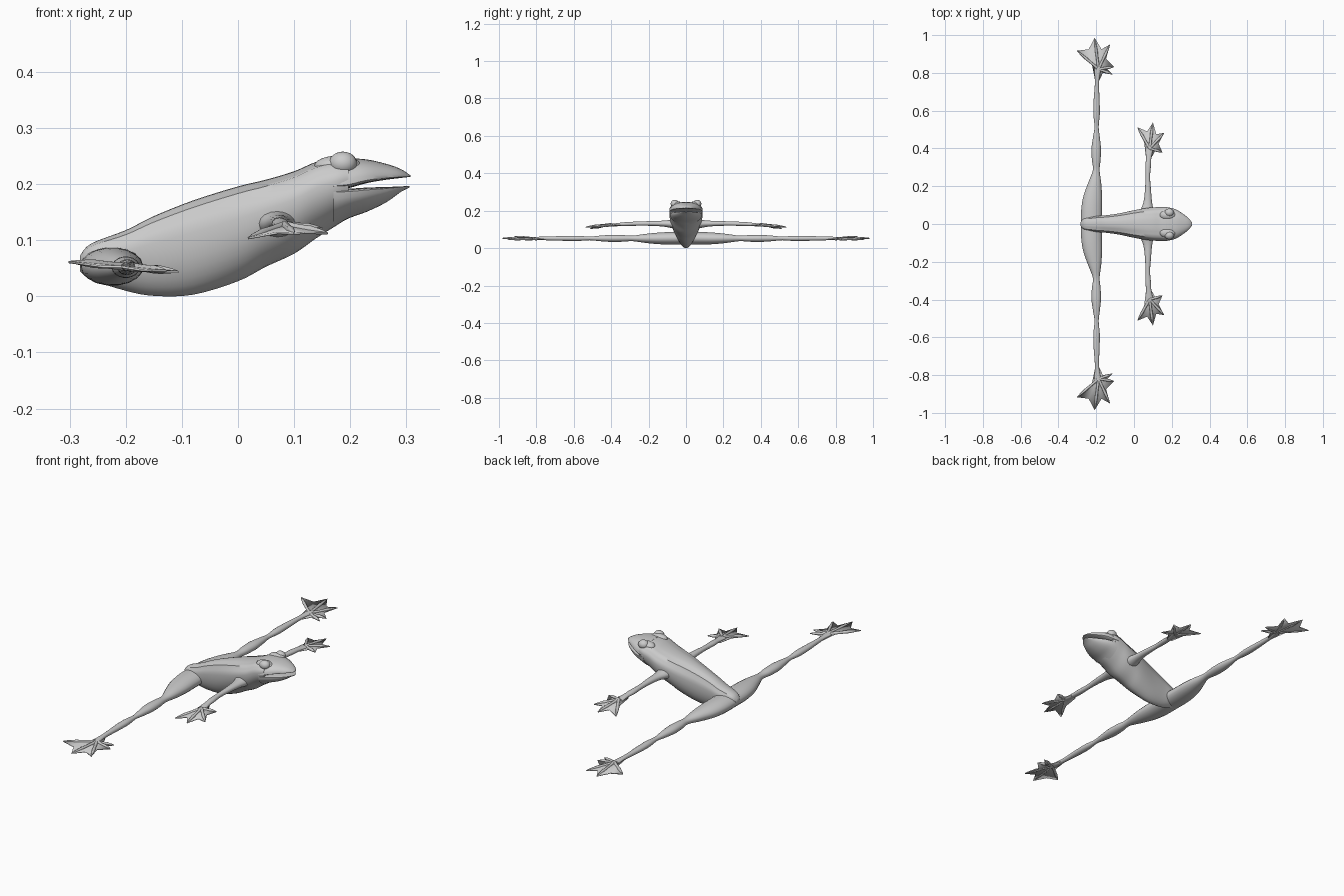
import bpy, bmesh, math
from mathutils import Vector

if "Cube" in bpy.data.objects:
    bpy.data.objects.remove(bpy.data.objects["Cube"])

skin = bpy.data.materials.new("grey_skin")
skin.diffuse_color = (0.6, 0.6, 0.6, 1)
skin.use_nodes = True
skin.node_tree.nodes["Principled BSDF"].inputs["Base Color"].default_value = skin.diffuse_color


def spline(rows, steps):
    """Catmull-Rom interpolation through rows of numbers."""
    out = []
    for i in range(len(rows) - 1):
        p0, p1, p2, p3 = (rows[max(i - 1, 0)], rows[i], rows[i + 1], rows[min(i + 2, len(rows) - 1)])
        for k in range(steps):
            t = k / steps
            out.append([0.5 * (2 * b + (c - a) * t + (2 * a - 5 * b + 4 * c - d) * t * t
                               + (3 * b - a - 3 * c + d) * t ** 3)
                        for a, b, c, d in zip(p0, p1, p2, p3)])
    return out + [list(rows[-1])]


def finish(name, bm, mirror=False, angle=50):
    bmesh.ops.recalc_face_normals(bm, faces=bm.faces)
    me = bpy.data.meshes.new(name)
    bm.to_mesh(me)
    bm.free()
    ob = bpy.data.objects.new(name, me)
    bpy.context.collection.objects.link(ob)
    me.materials.append(skin)
    bpy.ops.object.select_all(action='DESELECT')
    ob.select_set(True)
    bpy.context.view_layer.objects.active = ob
    bpy.ops.object.shade_smooth_by_angle(angle=math.radians(angle))
    if mirror:
        m = ob.modifiers.new("mirror", 'MIRROR')
        m.use_axis = (False, True, False)
    return ob


def loft(bm, rings, cap_start=True):
    vs = [[bm.verts.new(p) for p in r] for r in rings]
    n = len(vs[0])
    for a, b in zip(vs, vs[1:]):
        for i in range(n):
            bm.faces.new((a[i], a[(i + 1) % n], b[(i + 1) % n], b[i]))
    if cap_start:
        bm.faces.new(vs[0])
    bm.faces.new(vs[-1])


def tube(rows, n=14, along=None):
    """Rings for rows of x, y, z, half width, half height."""
    rings = []
    for i, (x, y, z, w, h) in enumerate(rows):
        a, b = rows[max(i - 1, 0)], rows[min(i + 1, len(rows) - 1)]
        d = Vector(along) if along else Vector(b[:3]) - Vector(a[:3])
        side = d.cross(Vector((0, 0, 1))).normalized()
        up = side.cross(d).normalized()
        rings.append([Vector((x, y, z)) + side * w * math.cos(t) + up * h * math.sin(t)
                      for t in (2 * math.pi * k / n for k in range(n))])
    return rings


def trunk(rows, mid, p_up, p_low, n=32, fold=0.0):
    """Cross-sections along x for rows of x, bottom, top, half width."""
    rings = []
    for x, zb, zt, w in rows:
        zm, ring = zb + (zt - zb) * mid, []
        for k in range(n):
            t = 2 * math.pi * k / n
            c, s = math.cos(t), math.sin(t)
            p = p_up if s > 0 else p_low
            y = w * math.copysign(abs(c) ** p, c)
            z = zm + ((zt - zm) if s > 0 else (zm - zb)) * math.copysign(abs(s) ** 0.95, s)
            if fold and s > 0 and k in (n // 8, 3 * n // 8):   # folds along the back
                y *= 1 + fold
                z += fold * (zt - zm)
            ring.append((x, y, z))
        rings.append(ring)
    return rings


# Trunk, from rump to mouth corner
bm = bmesh.new()
loft(bm, trunk(spline([
    (-.282, .045, .072, .01), (-.262, .03, .094, .03), (-.2, .010, .118, .042),
    (-.15, .001, .143, .046), (-.08, .003, .171, .056), (0, .027, .196, .073),
    (.05, .053, .208, .082), (.1, .076, .223, .088), (.14, .104, .24, .089),
    (.175, .126, .246, .089), (.197, .14, .246, .084)], 4), 0.66, .85, 1.15, fold=.06))
finish("body", bm)

# Upper and lower jaw, leaving the mouth open between them
bm = bmesh.new()
loft(bm, trunk(spline([(.17, .19, .246, .089), (.197, .193, .246, .085), (.23, .202, .244, .073),
                       (.265, .208, .236, .05), (.29, .211, .227, .03),
                       (.307, .213, .216, .008)], 3), 0.12, .8, .9))
finish("upper_jaw", bm)
bm = bmesh.new()
loft(bm, trunk(spline([(.17, .124, .193, .087), (.197, .139, .192, .083), (.23, .151, .194, .071),
                       (.265, .168, .195, .049), (.29, .186, .196, .029),
                       (.306, .194, .197, .008)], 3), 0.9, .9, 1.1))
finish("lower_jaw", bm)

# Bulging eyes with a lid rim
bm = bmesh.new()
bmesh.ops.create_uvsphere(bm, u_segments=20, v_segments=12, radius=1)
bmesh.ops.scale(bm, vec=(.025, .022, .021), verts=bm.verts)
bmesh.ops.translate(bm, vec=(.187, .06, .237), verts=bm.verts)
finish("eye", bm, True)
bm = bmesh.new()
bmesh.ops.create_uvsphere(bm, u_segments=20, v_segments=12, radius=1)
bmesh.ops.scale(bm, vec=(.042, .026, .019), verts=bm.verts)
bmesh.ops.translate(bm, vec=(.178, .047, .232), verts=bm.verts)
finish("eye_brow", bm, True)

# Hind leg: thigh, calf and long ankle
bm = bmesh.new()
loft(bm, tube(spline([
    (-.225, 0, .054, .056, .034), (-.224, .08, .053, .055, .034), (-.218, .15, .052, .049, .031),
    (-.208, .22, .052, .034, .024), (-.2, .285, .052, .018, .015), (-.2, .34, .052, .023, .018),
    (-.2, .4, .052, .025, .019), (-.199, .46, .052, .018, .015), (-.198, .515, .052, .011, .010),
    (-.198, .58, .052, .017, .014), (-.198, .65, .052, .016, .013), (-.196, .75, .052, .011, .010),
    (-.193, .82, .053, .018, .007)], 4), 18, (0, 1, 0)), False)
finish("hind_leg", bm, True)

# Front leg: broad shoulder, slim forearm
bm = bmesh.new()
loft(bm, tube(spline([
    (.07, .03, .13, .045, .032), (.07, .08, .13, .032, .022), (.073, .12, .131, .022, .016),
    (.074, .18, .132, .016, .013), (.073, .25, .131, .012, .011), (.075, .31, .129, .015, .011),
    (.078, .35, .127, .014, .009), (.082, .40, .124, .02, .006)], 4), 16, (0, 1, 0)))
finish("front_leg", bm, True)


def webbed_foot(name, hub, outline, tips, height, r):
    """Webbing fan around the hub, with a tapering toe to each tip."""
    bm = bmesh.new()
    c = bm.verts.new((*hub, height(*hub)))
    vs = [bm.verts.new((x, y, height(x, y) - (0 if (x, y) in tips else .003))) for x, y in outline]
    for a, b in zip(vs, vs[1:] + vs[:1]):
        bm.faces.new((c, a, b))
    web = finish(name + "_web", bm, True, 30)
    s = web.modifiers.new("thickness", 'SOLIDIFY')
    s.thickness, s.offset = .004, 0
    bm = bmesh.new()
    for tx, ty in tips:
        rows = []
        for f, k in ((0, 1), (.35, .8), (.6, .95), (.85, .55), (1, .1)):
            x, y = hub[0] + (tx - hub[0]) * f, hub[1] + (ty - hub[1]) * f
            rows.append((x, y, height(x, y) + .001, r * k, r * k))
        loft(bm, tube(rows, 8))
    finish(name + "_toes", bm, True)


webbed_foot("hind_foot", (-.188, .82),
            [(-.206, .76), (-.222, .85), (-.302, .917), (-.24, .925), (-.208, .985), (-.172, .925),
             (-.127, .95), (-.148, .875), (-.106, .832), (-.148, .825), (-.114, .793),
             (-.165, .80), (-.184, .76)],
            [(-.302, .917), (-.208, .985), (-.127, .95), (-.106, .832), (-.114, .793)],
            lambda x, y: .052 - .09 * (x + .2), .008)
webbed_foot("front_foot", (.083, .40),
            [(.064, .35), (.055, .43), (.018, .512), (.07, .49), (.1, .537), (.118, .475),
             (.16, .482), (.13, .425), (.15, .38), (.11, .385), (.092, .35)],
            [(.018, .512), (.1, .537), (.16, .482), (.15, .38)],
            lambda x, y: .126 - .09 * max(y - .4, 0) - .2 * max(.08 - x, 0) - .08 * max(x - .08, 0), .008)
